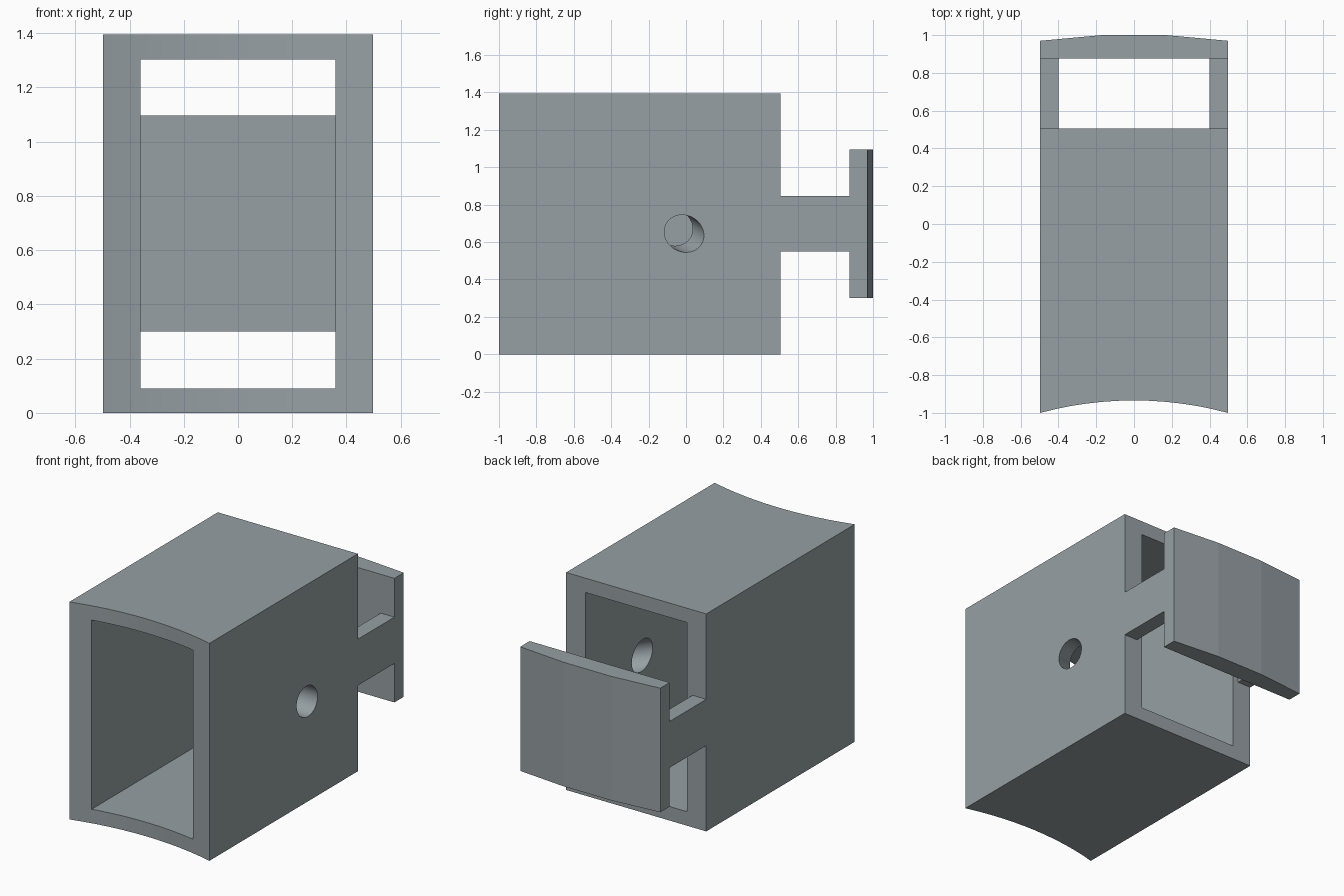
import bpy, bmesh, math
from mathutils import Vector

if "Cube" in bpy.data.objects:
    bpy.data.objects.remove(bpy.data.objects["Cube"])


def new_object(name, bm):
    bmesh.ops.recalc_face_normals(bm, faces=bm.faces)
    mesh = bpy.data.meshes.new(name)
    bm.to_mesh(mesh)
    bm.free()
    obj = bpy.data.objects.new(name, mesh)
    bpy.context.collection.objects.link(obj)
    return obj


def box(name, x, y, z):
    bm = bmesh.new()
    bmesh.ops.create_cube(bm, size=1)
    for v in bm.verts:
        v.co = [lo + (c + 0.5) * (hi - lo) for c, (lo, hi) in zip(v.co, (x, y, z))]
    return new_object(name, bm)


def carve(obj, cutter):
    cutter.hide_render = True
    mod = obj.modifiers.new(cutter.name, 'BOOLEAN')
    mod.operation = 'DIFFERENCE'
    mod.solver = 'EXACT'
    mod.object = cutter
    bpy.context.view_layer.objects.active = obj
    bpy.ops.object.modifier_apply(modifier=mod.name)
    bpy.data.objects.remove(cutter)


# Blue-grey finish
paint = bpy.data.materials.new("blue_grey")
paint.diffuse_color = (0.31, 0.352, 0.372, 1)
paint.use_nodes = True
paint.node_tree.nodes["Principled BSDF"].inputs["Base Color"].default_value = paint.diffuse_color

# Plan outline: hollow arc at the front, three facets at the back
W, H, SAG, SEG = 0.497, 1.395, 0.066, 12
R = (W ** 2 + SAG ** 2) / (2 * SAG)
half = math.asin(W / R)
outline = []
for i in range(SEG + 1):
    a = -half + 2 * half * i / SEG
    outline.append((R * math.sin(a), -1 + SAG - R * (1 - math.cos(a))))
outline += [(W, 0.97), (0.17, 1), (-0.17, 1), (-W, 0.97)]

# Sleeve block with arms and end plate, carved from one extrusion
bm = bmesh.new()
face = bm.faces.new([bm.verts.new((x, y, 0)) for x, y in outline])
ext = bmesh.ops.extrude_face_region(bm, geom=[face])
top = [g for g in ext['geom'] if isinstance(g, bmesh.types.BMVert)]
bmesh.ops.translate(bm, verts=top, vec=(0, 0, H))
sleeve = new_object("sleeve_with_end_plate", bm)
sleeve.data.materials.append(paint)

# Space above and below the end plate
carve(sleeve, box("plate_trim_low", (-1, 1), (0.505, 2), (-1, 0.3)))
carve(sleeve, box("plate_trim_high", (-1, 1), (0.505, 2), (1.096, 2)))

# Space above and below the two arms
carve(sleeve, box("arm_trim_low", (-1, 1), (0.505, 0.875), (-1, 0.55)))
carve(sleeve, box("arm_trim_high", (-1, 1), (0.505, 0.875), (0.847, 2)))

# Gap between the arms, then the sleeve's through opening
carve(sleeve, box("arm_gap", (-0.4, 0.4), (0.505, 0.875), (-1, 2)))
carve(sleeve, box("sleeve_opening", (-0.36, 0.36), (-2, 0.7), (0.09, 1.303)))

# Slanted round hole in the right wall
outer, inner = Vector((W, -0.01, 0.645)), Vector((0.36, -0.07, 0.68))
bm = bmesh.new()
bmesh.ops.create_cone(bm, cap_ends=True, segments=48, radius1=0.097, radius2=0.097, depth=0.4)
hole = new_object("side_hole", bm)
hole.rotation_mode = 'QUATERNION'
hole.rotation_quaternion = (outer - inner).to_track_quat('Z', 'Y')
hole.location = (outer + inner) / 2
bpy.context.view_layer.update()
carve(sleeve, hole)

# Smooth the hole and front arc, keep the plate facets crisp
for p in sleeve.data.polygons:
    p.material_index = 0
bpy.ops.object.select_all(action='DESELECT')
sleeve.select_set(True)
bpy.context.view_layer.objects.active = sleeve
bpy.ops.object.shade_smooth_by_angle(angle=math.radians(30))
for p in sleeve.data.polygons:
    if p.center.y > 0.9:
        p.use_smooth = False
